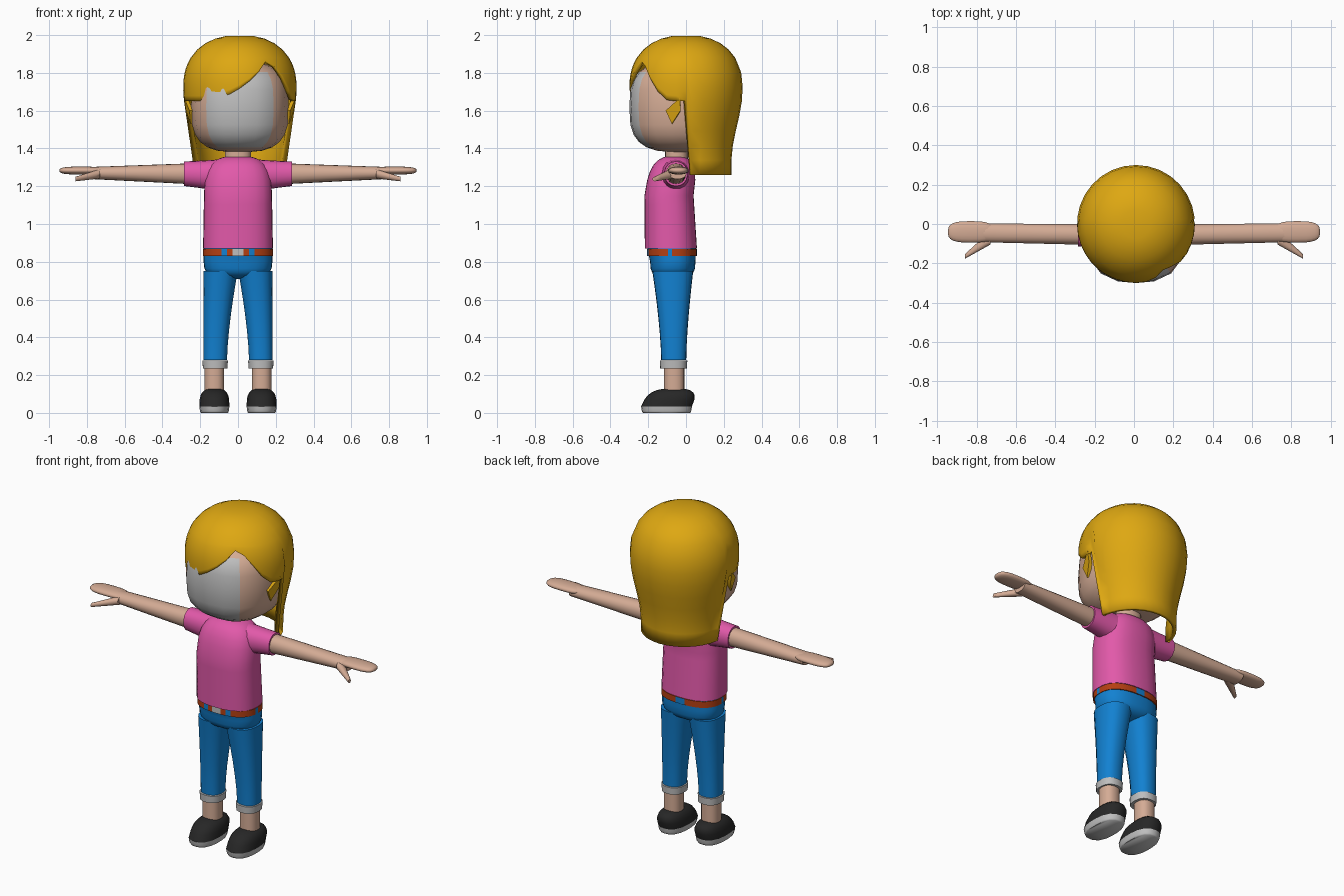
import bpy, bmesh, math

cube = bpy.data.objects.get("Cube")
if cube:
    bpy.data.objects.remove(cube, do_unlink=True)


def material(name, *rgb):
    mat = bpy.data.materials.new(name)
    mat.use_nodes = True
    mat.diffuse_color = (*rgb, 1)
    bsdf = mat.node_tree.nodes["Principled BSDF"]
    bsdf.inputs["Base Color"].default_value = (*rgb, 1)
    bsdf.inputs["Roughness"].default_value = .8
    return mat


SKIN = material("skin", .66, .41, .3)
HAIR = material("golden hair", .73, .39, .006)
PINK = material("pink shirt", .76, .1, .4)
BLUE = material("blue denim", .006, .22, .64)
GREY = material("light grey", .52, .52, .52)
BROWN = material("brown leather", .46, .05, .006)
BLACK = material("black shoe", .02, .02, .02)


def finish(bm, name, materials, recalculate=True):
    """Turn a bmesh into a smooth shaded object."""
    if recalculate:
        bmesh.ops.recalc_face_normals(bm, faces=bm.faces)
    mesh = bpy.data.meshes.new(name)
    bm.to_mesh(mesh)
    bm.free()
    for mat in materials:
        mesh.materials.append(mat)
    ob = bpy.data.objects.new(name, mesh)
    bpy.context.collection.objects.link(ob)
    bpy.ops.object.select_all(action="DESELECT")
    ob.select_set(True)
    bpy.context.view_layer.objects.active = ob
    bpy.ops.object.shade_smooth_by_angle(angle=math.radians(60))
    return ob


# A section is (position, centre a, centre b, radius a, radius b).
def taper(start, end, power=1, steps=6):
    """Sections blended from start to end."""
    rings = []
    for i in range(steps + 1):
        t = (i / steps) ** power
        ring = [p + (q - p) * t for p, q in zip(start, end)]
        ring[0] = start[0] + (end[0] - start[0]) * i / steps
        rings.append(ring)
    return rings


def dome(base, height, shift=0, steps=6):
    """Sections closing over base; shift moves the top along the second axis."""
    rings = []
    for i in range(steps + 1):
        angle = math.radians(86) * i / steps
        rise = math.sin(angle) ** (2 / 3)
        scale = math.cos(angle) ** (2 / 3)
        p, a, b, ra, rb = base
        rings.append((p + height * rise, a, b + shift * rise, ra * scale, rb * scale))
    return rings


def blob(middle, height):
    """Sections of a rounded block, closed at both ends."""
    return dome(middle, -height)[:0:-1] + dome(middle, height)


def loft(name, rings, *materials, axis="z", side=1, n=2.5, cols=18, rule=None):
    """Skin rounded sections: along z they lie in x and y, along x in y and z."""
    bm = bmesh.new()
    rows = []
    for p, a, b, ra, rb in rings:
        row = []
        for c in range(cols):
            s, k = math.sin(math.tau * c / cols), -math.cos(math.tau * c / cols)
            r = (abs(s) ** n + abs(k) ** n) ** (-1 / n)
            u, v = a + ra * r * s, b + rb * r * k
            row.append(bm.verts.new((u * side, v, p) if axis == "z" else (p * side, u, v)))
        rows.append(row)
    for low, high in zip(rows, rows[1:]):
        for c in range(cols):
            d = (c + 1) % cols
            face = bm.faces.new((low[c], low[d], high[d], high[c]))
            if rule:
                height = (low[c].co.z + high[c].co.z) / 2
                face.material_index = rule(height, min(c, cols - 1 - c))
    bm.faces.new(rows[0])
    bm.faces.new(rows[-1])
    return finish(bm, name, materials)


# Head, with the face panel on its front columns
loft("head", blob((1.62, .01, -.03, .26, .27), .24), SKIN, GREY,
     rule=lambda height, column: int(column < 2 and 1.4 < height < 1.81))
neck = (1.32, 0, -.05, .07, .06)
loft("neck", taper(neck, (1.42, *neck[1:])), SKIN)


# Hair: a rounded cap that narrows towards the shoulders
def hair_point(degrees, z, inset=0):
    widest = 1.72
    if z > widest:
        r = .3 * (1 - ((z - widest) / (2 - widest)) ** 2.3) ** (1 / 2.3)
    else:
        r = .27 + .03 * math.cos(math.pi * min(1, (widest - z) / .4))
    angle = math.radians(degrees)
    r -= inset
    return (.01 + r * math.sin(angle), -r * math.cos(angle), z)


def hairline(degrees):
    """Lower edge: a swept fringe with its parting at 30 degrees, long at the back."""
    if degrees > 90:
        return 1.26
    away = degrees - 30
    if away > 0:
        lift = .5 + .5 * math.cos(math.pi * min(1, away / 45))
    else:
        lift = max(0, 1 + away / 70) ** 2
    return 1.65 + .21 * lift


bm = bmesh.new()
columns = []
for degrees in [*range(-90, 91, 10), *range(96, 265, 12)]:
    crown, low = 1.88, hairline(degrees)
    heights = [2 - (2 - crown) * (i / 5) ** 2 for i in range(1, 6)]
    heights += [crown + (low - crown) * i / 8 for i in range(1, 9)]
    columns.append([bm.verts.new(hair_point(degrees, z)) for z in heights])
for left, right in zip(columns, columns[1:] + columns[:1]):
    for i in range(len(left) - 1):
        bm.faces.new((left[i], left[i + 1], right[i + 1], right[i]))
bm.faces.new([column[0] for column in columns])
hair = finish(bm, "hair", [HAIR], recalculate=False)
shell = hair.modifiers.new("thickness", "SOLIDIFY")
shell.thickness = .02
shell.offset = -1


# Small lock of hair in front of each ear
def hair_lock(name, side):
    bm = bmesh.new()
    corners = ((84, 1.67), (68, 1.6), (74, 1.53), (84, 1.6))
    outer, inner = ([bm.verts.new(hair_point(side * d, z, inset)) for d, z in corners]
                    for inset in (0, .02))
    bm.faces.new(outer)
    bm.faces.new(inner)
    for i in range(-1, 3):
        bm.faces.new((outer[i], inner[i], inner[i + 1], outer[i + 1]))
    finish(bm, name, [HAIR])


# Shirt: straight sides closing over the shoulders
hem, chest = (.87, 0, -.08, .185, .138), (1.15, 0, -.09, .18, .13)
loft("shirt", taper(hem, chest)[:-1] + dome(chest, .21, .03), PINK, cols=24)

# Trouser waist and belt
hips, waist = (.8, 0, -.07, .182, .12), (.88, 0, -.077, .182, .13)
loft("trouser_waist", dome(hips, -.09)[:0:-1] + taper(hips, waist), BLUE, cols=24)


def belt_rule(height, column):
    """Buckle in front, denim loops between the leather pieces."""
    if column == 0:
        return 1
    return 2 if column in (2, 9, 19) else 0


belt = (.83, 0, -.075, .185, .132)
loft("belt", taper(belt, (.867, *belt[1:])), BROWN, GREY, BLUE, cols=40, rule=belt_rule)

# Paired parts
for side, word in ((1, "left"), (-1, "right")):
    hair_lock(word + "_hair_lock", side)

    # Sleeve, arm, hand and thumb
    cuff = (.285, -.053, 1.266, .061, .065)
    wrist = (.78, -.045, 1.27, .048, .032)
    along = {"axis": "x", "side": side, "n": 2.2}
    loft(word + "_sleeve", taper((.06, -.06, 1.25, .09, .1), cuff, .5), PINK, **along)
    loft(word + "_arm", taper((.25, -.053, 1.266, .053, .055), wrist), SKIN, **along)
    loft(word + "_hand", blob((.83, -.04, 1.283, .055, .021), .116), SKIN, **along)
    loft(word + "_thumb", taper((.73, -.07, 1.266, .035, .025),
                                (.86, -.165, 1.238, .012, .012)), SKIN, **along)

    # Trouser leg with its turned up cuff
    ankle = (.28, .121, -.065, .063, .066)
    thigh = (.75, .092, -.07, .091, .108)
    loft(word + "_trouser_leg", taper(ankle, thigh, 1.5), BLUE, side=side)
    loft(word + "_trouser_cuff", taper((.235, .121, -.066, .065, .071),
                                       (.277, .121, -.066, .068, .073)), GREY, side=side)

    # Ankle, shoe and sole
    shin = (.1, .125, -.063, .052, .054)
    foot = (.035, .125, -.103, .08, .135)
    loft(word + "_ankle", taper(shin, (.25, *shin[1:])), SKIN, side=side)
    loft(word + "_shoe", dome(foot, .095, .04), BLACK, side=side)
    loft(word + "_sole", taper((0, .125, -.103, .072, .125), foot, .5), GREY, side=side)
